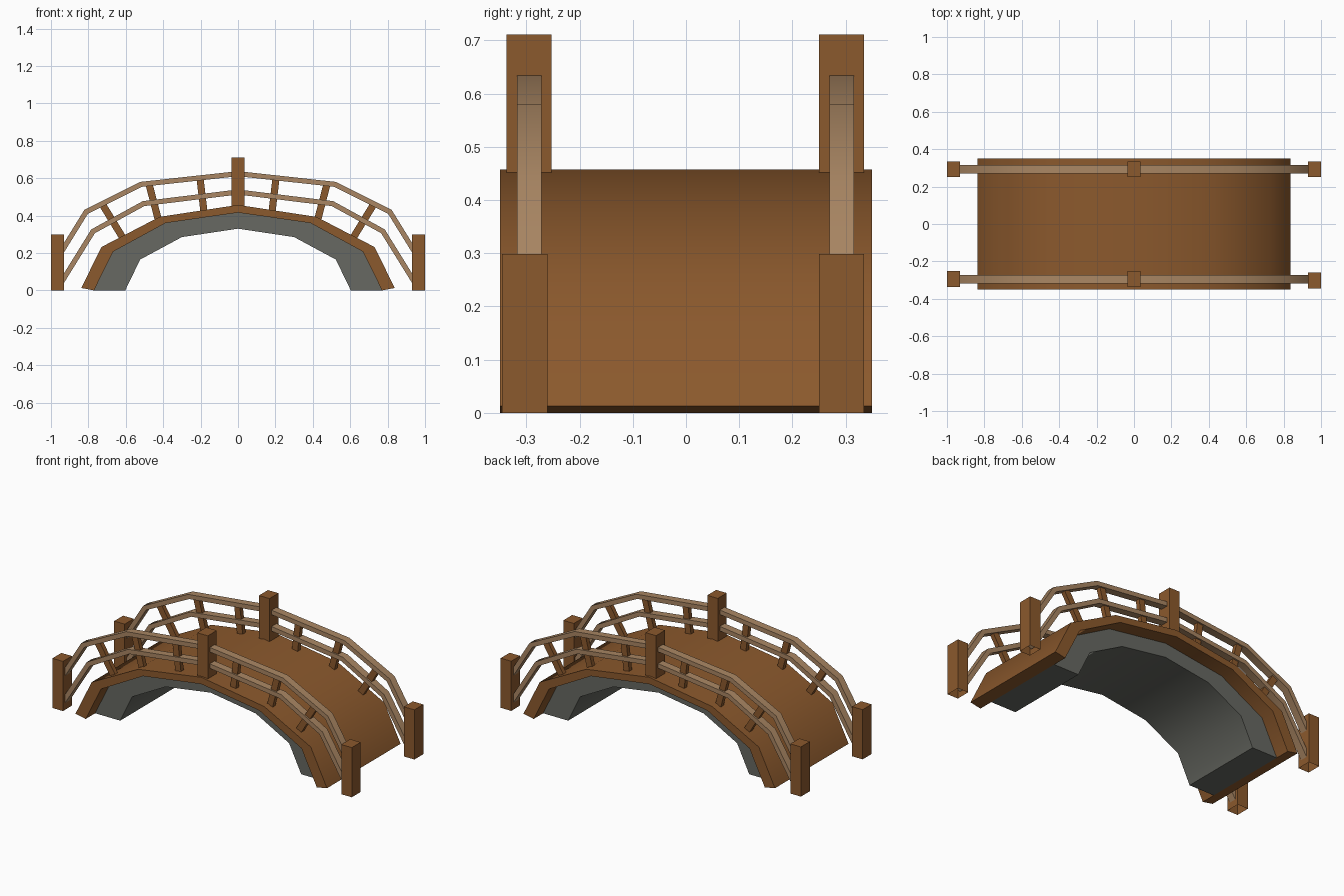
import bpy, bmesh, math
from mathutils import Vector

cube = bpy.data.objects.get("Cube")
if cube:
    bpy.data.objects.remove(cube, do_unlink=True)


def material(name, rgb):
    m = bpy.data.materials.new(name)
    m.use_nodes = True
    m.diffuse_color = (*rgb, 1)
    m.node_tree.nodes["Principled BSDF"].inputs["Base Color"].default_value = (*rgb, 1)
    return m


WOOD = material("brown wood", (0.26, 0.10, 0.026))
RAIL = material("pale rail wood", (0.40, 0.24, 0.125))
STONE = material("grey stone", (0.135, 0.14, 0.122))


def finish(name, bm, mat, smooth=None):
    mesh = bpy.data.meshes.new(name)
    bm.to_mesh(mesh)
    bm.free()
    mesh.materials.append(mat)
    obj = bpy.data.objects.new(name, mesh)
    bpy.context.collection.objects.link(obj)
    if smooth:
        bpy.ops.object.select_all(action='DESELECT')
        obj.select_set(True)
        bpy.context.view_layer.objects.active = obj
        bpy.ops.object.shade_smooth_by_angle(angle=math.radians(smooth))
    return obj


def mirrored(half):
    """Full left-to-right path from a half path that starts at the crown."""
    return [(-x, z) for x, z in reversed(half[1:])] + list(half)


def band(name, outer, inner, y, depth, mat):
    """Solid strip between two matching x-z paths, extruded along y."""
    bm = bmesh.new()
    rings = []
    for (ox, oz), (ix, iz) in zip(outer, inner):
        rings.append([bm.verts.new(p) for p in (
            (ox, y - depth / 2, oz), (ox, y + depth / 2, oz),
            (ix, y + depth / 2, iz), (ix, y - depth / 2, iz))])
    for a, b in zip(rings, rings[1:]):
        for i in range(4):
            j = (i + 1) % 4
            bm.faces.new((a[i], a[j], b[j], b[i]))
    bm.faces.new(rings[0])
    bm.faces.new(rings[-1])
    bmesh.ops.recalc_face_normals(bm, faces=bm.faces)
    return finish(name, bm, mat, 50)


def rail(name, path, y):
    """Rail of even thickness with mitred bends along an x-z path."""
    pts = [Vector(p) for p in path]
    dirs = [(b - a).normalized() for a, b in zip(pts, pts[1:])]
    outer, inner = [], []
    for i, p in enumerate(pts):
        before, after = dirs[max(i - 1, 0)], dirs[min(i, len(dirs) - 1)]
        t = (before + after).normalized()
        n = Vector((-t.y, t.x)) * (0.0135 / t.dot(before))
        outer.append(p + n)
        inner.append(p - n)
    band(name, outer, inner, y, 0.046, RAIL)


def box(name, low, high, y, wx, wy, open_base=False):
    """Upright or leaning square bar between two x-z points."""
    bm = bmesh.new()
    bmesh.ops.create_cube(bm, size=1)
    a, b = Vector((low[0], y, low[1])), Vector((high[0], y, high[1]))
    turn = (b - a).to_track_quat('Z', 'Y') if low[0] != high[0] else None
    for v in bm.verts:
        v.co = Vector((v.co.x * wx, v.co.y * wy, v.co.z * (b - a).length))
        if turn:
            v.co.rotate(turn)
        v.co += (a + b) / 2
    if open_base:
        base = [f for f in bm.faces if f.normal.z < -0.9]
        bmesh.ops.delete(bm, geom=base, context='FACES_ONLY')
    finish(name, bm, WOOD)


# Arched deck and the recessed stone arch beneath it
deck_top = mirrored([(0, 0.457), (0.42, 0.393), (0.73, 0.232), (0.838, 0.013)])
deck_under = mirrored([(0, 0.416), (0.388, 0.36), (0.668, 0.207), (0.77, 0)])
arch_under = mirrored([(0, 0.33), (0.3, 0.285), (0.523, 0.165), (0.603, 0)])
band("deck", deck_top, deck_under, 0, 0.7, WOOD)
band("stone_arch", deck_under, arch_under, 0, 0.52, STONE)

# Railings on both sides
upper = mirrored([(0, 0.624), (0.518, 0.567), (0.812, 0.42), (0.95, 0.197)])
lower = mirrored([(0, 0.526), (0.505, 0.464), (0.775, 0.316), (0.95, 0.034)])
balusters = [((0.182, 0.42), (0.202, 0.59)),
             ((0.428, 0.385), (0.475, 0.565)),
             ((0.615, 0.28), (0.722, 0.455))]

for side, y in (("front", -0.295), ("back", 0.2925)):
    rail(side + "_upper_rail", upper, y)
    rail(side + "_lower_rail", lower, y)
    box(side + "_middle_post", (0, 0.445), (0, 0.711), y, 0.07, 0.085, True)
    for hand, s in (("left", 1), ("right", -1)):
        py = y - 0.008 if side == "front" and s > 0 else y
        box(f"{side}_{hand}_end_post", (s * 0.965, 0), (s * 0.965, 0.299), py, 0.07, 0.085, True)
        for i, (a, b) in enumerate(balusters, 1):
            box(f"{side}_{hand}_baluster_{i}", (s * a[0], a[1]), (s * b[0], b[1]), y, 0.027, 0.038)
